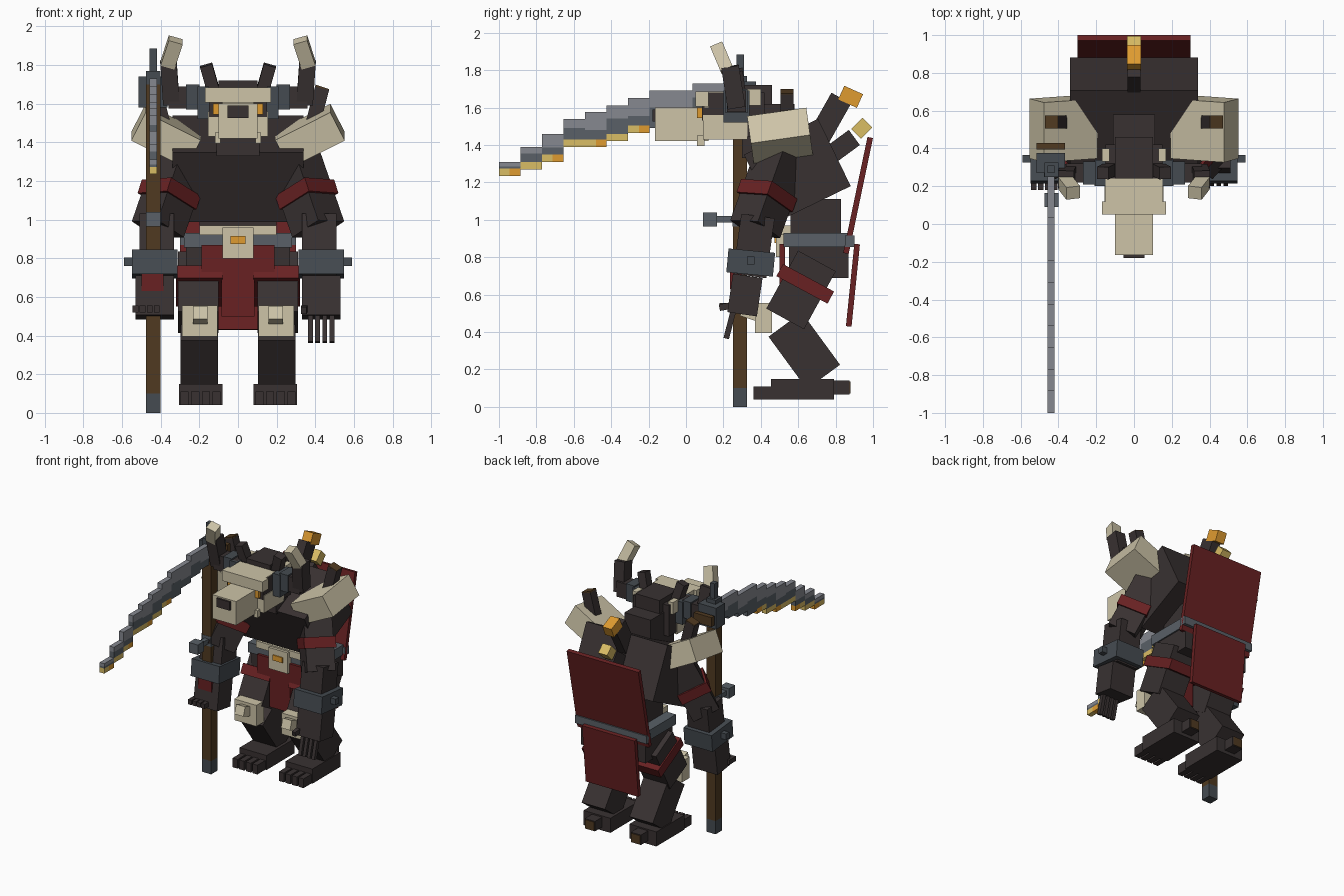
import bpy, bmesh, math
from mathutils import Matrix, Vector

cube = bpy.data.objects.get("Cube")
if cube:
    bpy.data.objects.remove(cube, do_unlink=True)


def material(name, red, green, blue):
    mat = bpy.data.materials.new(name)
    mat.use_nodes = True
    mat.diffuse_color = (red, green, blue, 1)
    mat.node_tree.nodes["Principled BSDF"].inputs["Base Color"].default_value = (red, green, blue, 1)
    return mat


fur = material("dark fur", .04, .031, .031)
bone = material("bone", .61, .55, .39)
cloth = material("red cloth", .138, .015, .016)
steel = material("dark steel", .06, .071, .083)
grey = material("grey steel", .1, .117, .135)
bright = material("bright steel", .24, .25, .28)
wood = material("brown wood", .08, .042, .015)
gold = material("pale gold", .7, .51, .13)
amber = material("amber", .74, .33, .03)


def build(name, matrix, mat):
    bm = bmesh.new()
    bmesh.ops.create_cube(bm, size=1, matrix=matrix)
    bmesh.ops.recalc_face_normals(bm, faces=bm.faces)
    mesh = bpy.data.meshes.new(name)
    bm.to_mesh(mesh)
    bm.free()
    mesh.materials.append(mat)
    bpy.context.collection.objects.link(bpy.data.objects.new(name, mesh))


def place(name, matrix, mat, pair):
    if pair:
        build("left_" + name, matrix, mat)
        build("right_" + name, Matrix.Diagonal((-1, 1, 1, 1)) @ matrix, mat)
    else:
        build(name, matrix, mat)


def box(name, mat, x, y, z, pair=False):
    """Straight block given by its range on each axis."""
    centre = [sum(r) / 2 for r in (x, y, z)]
    size = [r[1] - r[0] for r in (x, y, z)]
    place(name, Matrix.Translation(centre) @ Matrix.Diagonal(size + [1]), mat, pair)


def mid(half):
    return (-half, half)


def beam(name, mat, start, end, width, depth, pair=False, lean=0, twist=0):
    """Tilted block running from start to end, twisted about its own axis."""
    start, end = Vector(start), Vector(end)
    axis = (end - start).normalized()
    side = Vector((1, 0, 0))
    side = (side - axis * side.dot(axis)).normalized()
    turn = Matrix((side, axis.cross(side), axis)).transposed().to_4x4()
    turn = Matrix.Rotation(math.radians(lean), 4, "X") @ turn @ Matrix.Rotation(math.radians(twist), 4, "Z")
    size = Matrix.Diagonal((width, depth, (end - start).length, 1))
    place(name, Matrix.Translation((start + end) / 2) @ turn @ size, mat, pair)


# Torso
beam("chest", fur, (0, .683, 1.084), (0, .508, 1.444), .68, .44)
box("waist", fur, mid(.2), (.56, .83), (.84, 1.11))
box("pelvis", fur, mid(.27), (.55, .87), (.69, .87))
box("neck", fur, mid(.11), (.3, .58), (1.33, 1.62))

# Belt and tabard
box("belt", grey, mid(.28), (.52, .875), (.855, .93))
box("belt_back", grey, mid(.3), (.85, .9), (.855, .915))
box("belt_plate", bone, mid(.2), (.5, .56), (.92, .97))
box("buckle", bone, mid(.08), (.48, .53), (.8, .96))
box("buckle_gem", amber, mid(.04), (.472, .49), (.875, .915))
box("tabard_top", cloth, mid(.19), (.5, .53), (.69, .87))
box("tabard_tail", cloth, mid(.085), (.5, .53), (.5, .7))

# Back banner and its pegs
beam("banner_upper", cloth, (0, .855, .82), (0, .985, 1.44), .6, .03)
beam("banner_lower", cloth, (0, .87, .43), (0, .915, .87), .44, .03)
beam("upper_peg", fur, (0, .7, 1.42), (0, .83, 1.65), .07, .12)
beam("upper_peg_cap", amber, (0, .83, 1.68), (0, .93, 1.635), .075, .08)
beam("lower_peg", fur, (0, .75, 1.33), (0, .9, 1.44), .07, .1)
beam("lower_peg_cap", gold, (0, .91, 1.46), (0, .97, 1.52), .075, .075)

# Head
box("skull", fur, mid(.15), (.12, .42), (1.445, 1.68))
box("mane", fur, mid(.1), (.24, .46), (1.58, 1.72))
box("crown_plate", bone, mid(.15), (.1, .24), (1.6, 1.685))
box("brow", bone, mid(.17), (.05, .12), (1.605, 1.685))
box("snout", bone, mid(.1), (-.165, .12), (1.42, 1.6))
box("cheek", bone, (.09, .155), (.09, .33), (1.43, 1.56), True)
box("lower_tooth", bone, (.09, .12), (.06, .1), (1.395, 1.45), True)
box("nose", fur, mid(.055), (-.18, -.1), (1.525, 1.59))
box("eye", amber, (.1, .13), (.06, .1), (1.545, 1.6), True)
box("eye_socket", fur, (.08, .15), (.085, .14), (1.53, 1.61), True)
box("helmet_side", steel, (.15, .21), (.2, .34), (1.52, 1.69), True)
box("ear_stub", bone, (.13, .17), (.33, .4), (1.61, 1.7), True)

# Horns
box("horn_root", fur, (.16, .36), (.22, .32), (1.575, 1.69), True)
box("horn_ring", steel, (.2, .27), (.21, .33), (1.57, 1.7), True)
beam("horn_middle", fur, (.345, .27, 1.6), (.36, .235, 1.82), .085, .095, True)
beam("horn_tip", bone, (.365, .22, 1.8), (.322, .165, 1.93), .075, .07, True)
beam("small_horn", fur, (.125, .29, 1.66), (.165, .27, 1.8), .065, .065, True)

# Shoulder pads with spikes
beam("shoulder_pad", bone, (.23, .505, 1.36), (.515, .505, 1.505), .165, .32, True, lean=8)
beam("pad_spike", fur, (.375, .54, 1.45), (.435, .54, 1.68), .075, .07, True)
beam("pad_spike_tip", wood, (.434, .54, 1.678), (.437, .54, 1.687), .074, .069, True)

# Arms, the upper arm turned so that an edge faces forward
beam("upper_arm", fur, (.26, .53, 1.4), (.415, .37, .95), .2, .2, True, twist=45)
beam("arm_band", cloth, (.345, .445, 1.165), (.367, .42, 1.095), .225, .225, True, twist=45)
beam("forearm", fur, (.42, .385, 1.02), (.42, .34, .7), .18, .18, True)
beam("bracer", steel, (.43, .352, .835), (.43, .34, .708), .235, .25, True)
box("bracer_stud", steel, (.54, .59), (.325, .365), (.76, .805), True)
beam("hand", fur, (.43, .33, .7), (.43, .3, .495), .2, .16, True)

# Open left hand, closed right hand
for i in range(4):
    x = .375 + i * .037
    beam(f"left_finger_{i}", fur, (x, .255, .52), (x, .215, .365), .025, .03)
    box(f"right_finger_{i}", fur, (-x - .06, -x - .03), (.18, .26), (.52, .555))
beam("left_thumb", fur, (.35, .29, .55), (.34, .18, .53), .03, .035)
box("right_wrist_wrap", cloth, (-.5, -.385), (.235, .3), (.63, .73))

# Legs
beam("thigh", fur, (.205, .7, .78), (.205, .53, .47), .21, .23, True)
beam("thigh_band", cloth, (.2, .655, .69), (.2, .62, .625), .24, .31, True)
box("knee_guard", bone, (.105, .29), (.37, .46), (.395, .555), True)
beam("knee_spike", bone, (.195, .42, .48), (.195, .3, .52), .075, .07, True)
beam("shin", fur, (.2, .53, .44), (.2, .735, .16), .195, .22, True)

# Feet with toes and heel claws
box("foot", fur, (.08, .305), (.455, .79), (.04, .15), True)
for i in range(4):
    x = .09 + i * .055
    box(f"toe_{i}", fur, (x, x + .042), (.36, .46), (.04, .11), True)
box("heel", fur, (.15, .235), (.78, .875), (.065, .14), True)
box("heel_claw", wood, (.155, .23), (.87, .88), (.07, .135), True)

# Scythe shaft
shaft = (-.475, -.4)
box("shaft", wood, shaft, (.25, .325), (.1, 1.7))
box("shaft_foot", steel, shaft, (.25, .325), (0, .1))
box("shaft_ring", grey, (-.477, -.398), (.248, .327), (.965, 1.04))
box("grip_stem", grey, (-.455, -.42), (.16, .26), (.985, 1.02))
box("grip_knob", grey, shaft, (.09, .165), (.965, 1.04))
box("scythe_socket", steel, (-.515, -.365), (.27, .375), (1.58, 1.74))
box("scythe_wedge", wood, (-.515, -.365), (.395, .43), (1.62, 1.69))
box("scythe_collar", steel, shaft, (.25, .325), (1.7, 1.77))
box("scythe_finial", steel, (-.457, -.42), (.27, .31), (1.75, 1.885))

# Stepped blade: bright spine, grey body, golden edge
tops = (1.31, 1.39, 1.46, 1.54, 1.575, 1.61, 1.65, 1.69, 1.69, 1.73, 1.73)
bottoms = (1.235, 1.27, 1.31, 1.39, 1.39, 1.42, 1.465, 1.49, 1.53, 1.56, 1.58)
blade = (-.458, -.42)
for i, (top, low) in enumerate(zip(tops, bottoms)):
    start, stop = -1 + i * .115, -.885 + i * .115
    if i < 7:
        half = (start + stop) / 2
        box(f"blade_edge_{i}", gold, blade, (start, half), (low, low + .038))
        box(f"blade_edge_tip_{i}", gold if i % 2 else amber, blade, (half, stop), (low, low + .038))
        low += .038
    split = low + (top - low) * (.35 + .2 * (i % 2))
    box(f"blade_body_{i}", grey, blade, (start, stop), (low, split))
    box(f"blade_spine_{i}", bright, blade, (start, stop), (split, top))
